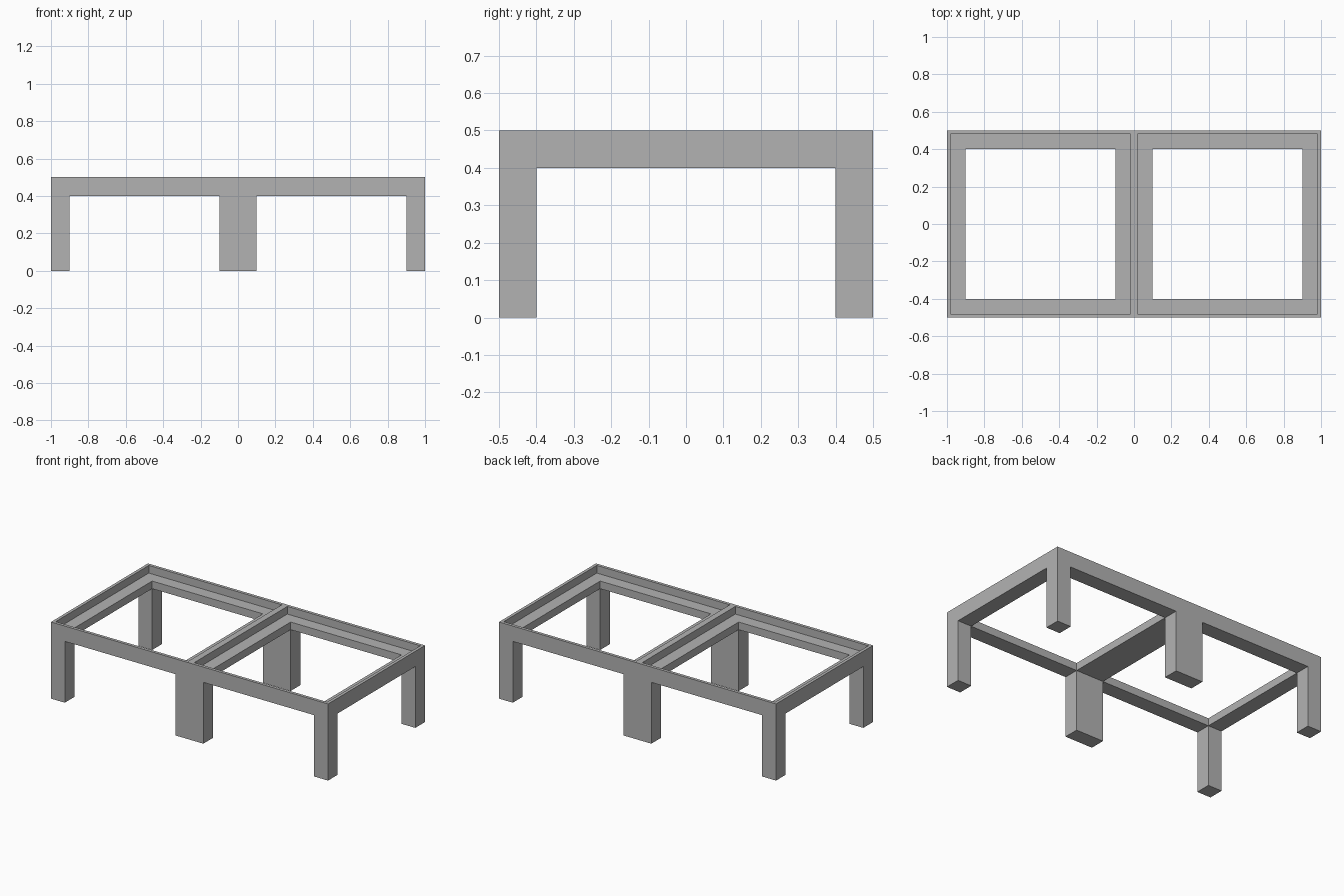
import bpy

cube = bpy.data.objects.get("Cube")
if cube:
    bpy.data.objects.remove(cube, do_unlink=True)

HEIGHT, RAIL, LIP, LEDGE = 0.5, 0.1, 0.02, 0.45
LEG = HEIGHT - RAIL

grey = bpy.data.materials.new("plain grey")
grey.use_nodes = True
grey.diffuse_color = (0.45, 0.45, 0.45, 1)
grey.node_tree.nodes["Principled BSDF"].inputs["Base Color"].default_value = grey.diffuse_color


def box(name, x, y, z):
    """Box spanning the given (low, high) pairs."""
    spans = (x, y, z)
    bpy.ops.mesh.primitive_cube_add(size=1, location=[(a + b) / 2 for a, b in spans])
    ob = bpy.context.object
    ob.name = name
    ob.scale = [b - a for a, b in spans]
    bpy.ops.object.transform_apply(location=True, rotation=False, scale=True)
    ob.data.materials.append(grey)
    return ob


def cut(target, x, y, z):
    """Subtract a box from the target."""
    cutter = box("cutter", x, y, z)
    cutter.hide_render = True
    mod = target.modifiers.new("cut", "BOOLEAN")
    mod.operation, mod.solver, mod.object = "DIFFERENCE", "EXACT", cutter
    bpy.context.view_layer.objects.active = target
    bpy.ops.object.modifier_apply(modifier=mod.name)
    bpy.data.objects.remove(cutter, do_unlink=True)


def bay(inset, side):
    """X span of one half of the frame, inset from its edges."""
    return (inset, 1 - inset) if side > 0 else (inset - 1, -inset)


# Solid block carved into one continuous frame on six legs
frame = box("table_frame", (-1, 1), (-0.5, 0.5), (0, HEIGHT))
below = (-1, LEG)

# Gap between end legs, running the full length
cut(frame, (-2, 2), (RAIL - 0.5, 0.5 - RAIL), below)

for side in (-1, 1):
    # Gap between side legs, running front to back
    cut(frame, bay(RAIL, side), (-1, 1), below)
    # Recessed ledge inside the thin upper lip
    cut(frame, bay(LIP, side), (LIP - 0.5, 0.5 - LIP), (LEDGE, 1))
    # Open centre of the bay
    cut(frame, bay(RAIL, side), (RAIL - 0.5, 0.5 - RAIL), (0.2, 1))
